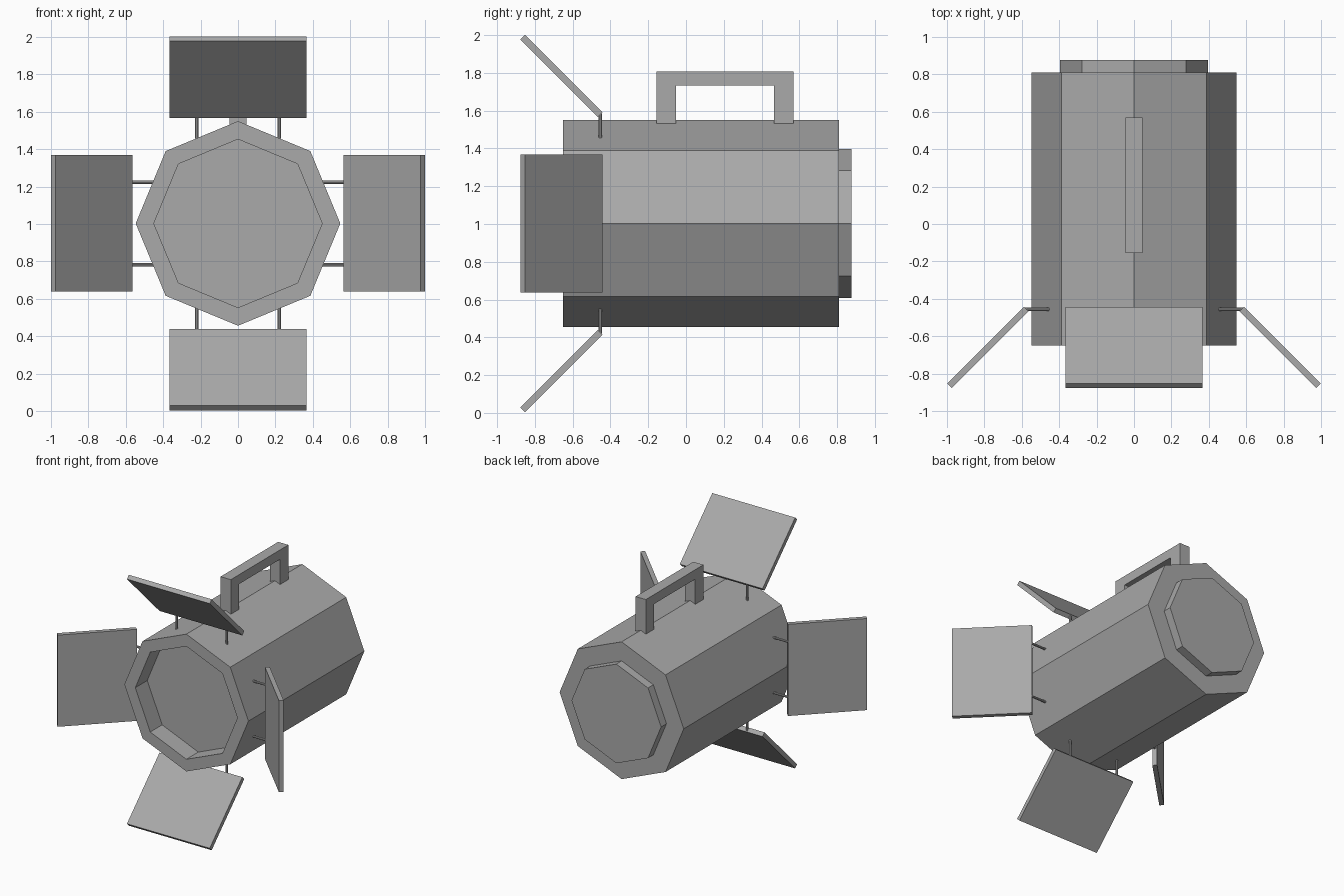
import bpy, bmesh
from math import pi, sin, cos
from mathutils import Matrix, Vector

cube = bpy.data.objects.get("Cube")
if cube:
    bpy.data.objects.remove(cube)

CENTRE_Z = 1.003

grey = bpy.data.materials.new("plain grey")
grey.use_nodes = True
COLOUR = (0.4, 0.4, 0.4, 1)
grey.diffuse_color = COLOUR
grey.node_tree.nodes["Principled BSDF"].inputs["Base Color"].default_value = COLOUR


def finish(name, bm):
    bmesh.ops.recalc_face_normals(bm, faces=bm.faces)
    mesh = bpy.data.meshes.new(name)
    bm.to_mesh(mesh)
    bm.free()
    mesh.materials.append(grey)
    obj = bpy.data.objects.new(name, mesh)
    bpy.context.collection.objects.link(obj)
    return obj


def octagon_lathe(name, profile):
    """Closed octagonal solid along y from (radius, y) rings, first to last."""
    bm = bmesh.new()
    rings = [[bm.verts.new((r * cos(i * pi / 4), y, CENTRE_Z + r * sin(i * pi / 4)))
              for i in range(8)] for r, y in profile]
    for a, b in zip(rings, rings[1:]):
        for i in range(8):
            j = (i + 1) % 8
            bm.faces.new((a[i], a[j], b[j], b[i]))
    bm.faces.new(rings[0])
    bm.faces.new(rings[-1])
    return finish(name, bm)


# Lamp housing with recessed front lens and raised back cap
octagon_lathe("lamp_housing", [(0.45, -0.5), (0.45, -0.65), (0.547, -0.65),
                               (0.547, 0.81), (0.395, 0.81), (0.395, 0.877)])

# Carrying handle: a flat arch extruded sideways
bm = bmesh.new()
arch = [(-0.155, 1.53), (-0.155, 1.807), (0.57, 1.807), (0.57, 1.53),
        (0.465, 1.53), (0.465, 1.732), (-0.052, 1.732), (-0.052, 1.53)]
face = bm.faces.new([bm.verts.new((-0.045, y, z)) for y, z in arch])
side = bmesh.ops.extrude_face_region(bm, geom=[face])["geom"]
bmesh.ops.translate(bm, vec=(0.09, 0, 0),
                    verts=[v for v in side if isinstance(v, bmesh.types.BMVert)])
finish("carry_handle", bm)

# Four barn doors, each a tilted plate on two thin rods
for i, label in enumerate(("top", "right", "bottom", "left")):
    turn = Matrix.Translation((0, 0, CENTRE_Z)) @ Matrix.Rotation(-i * pi / 2, 4, "Y")
    bm = bmesh.new()
    plate = (turn @ Matrix.Translation((0, -0.66, 0.782))
             @ Matrix.Rotation(pi / 4, 4, "X") @ Matrix.Diagonal((0.73, 0.035, 0.58, 1)))
    bmesh.ops.create_cube(bm, size=1, matrix=plate)
    finish(label + "_barn_door", bm)
    for rod_name, x in (("a", -0.22), ("b", 0.22)):
        bm = bmesh.new()
        bmesh.ops.create_cone(bm, cap_ends=True, segments=8, radius1=0.009, radius2=0.009,
                              depth=0.13, matrix=turn @ Matrix.Translation((x, -0.455, 0.518)))
        finish(label + "_hinge_rod_" + rod_name, bm)
